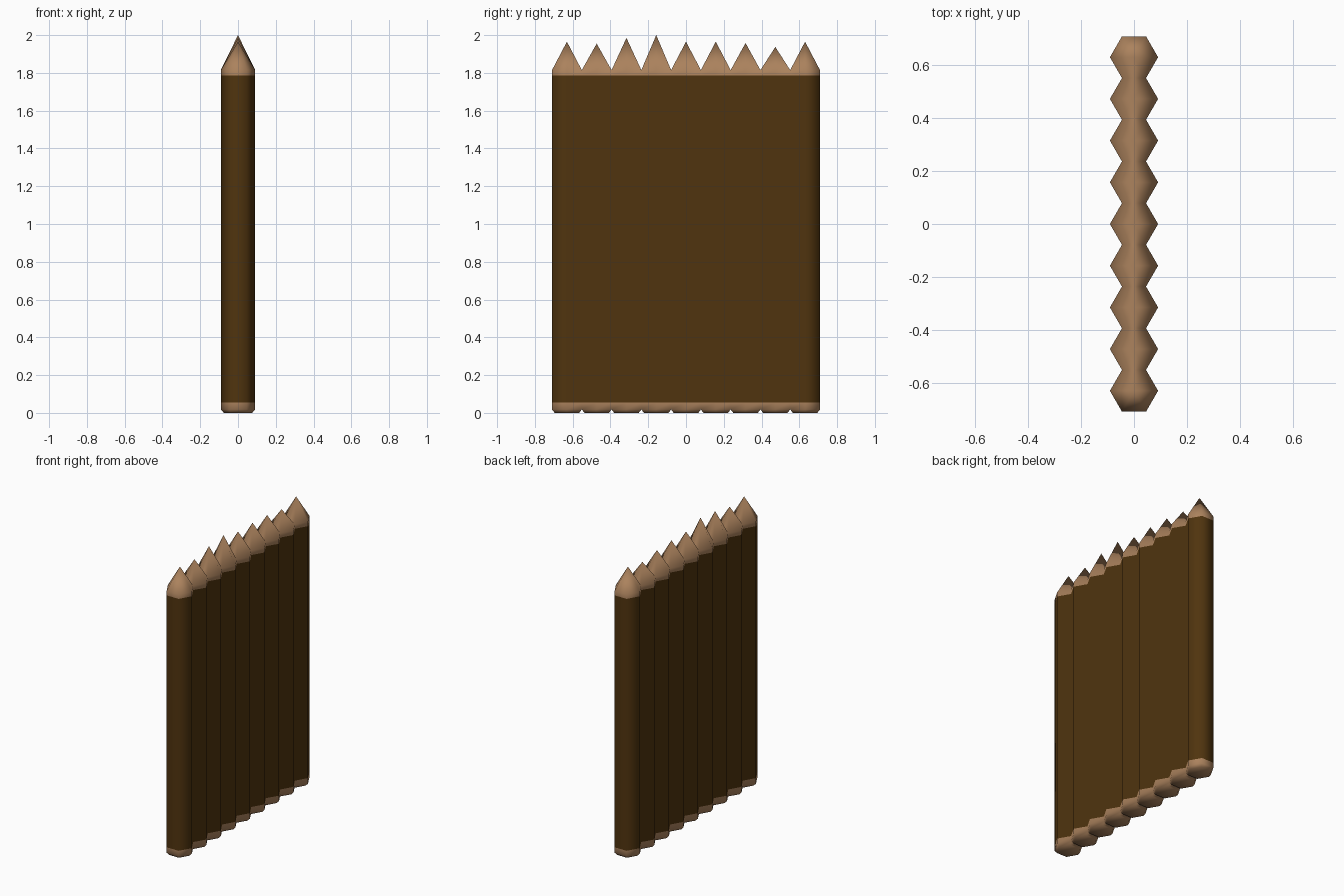
import bpy, bmesh, math

if "Cube" in bpy.data.objects:
    bpy.data.objects.remove(bpy.data.objects["Cube"])

R = 0.091                                  # corner radius of a stake
PITCH = 2 * R * math.cos(math.pi / 6)      # stakes touch flat to flat
TIPS = [1.965, 1.955, 1.985, 2.0, 1.965, 1.965, 1.958, 1.937, 1.965]
# (radius, height) of the rings below each tip
RINGS = [(0.075, 0.0), (R, 0.018), (R, 0.055), (R, 1.785), (R, 1.815)]


def material(name, rgb):
    m = bpy.data.materials.new(name)
    m.diffuse_color = (*rgb, 1)
    m.use_nodes = True
    m.node_tree.nodes["Principled BSDF"].inputs["Base Color"].default_value = m.diffuse_color
    return m


def add_stake(bm, y, tip, first, last):
    """Hexagonal stake: bevelled foot, straight shaft, pointed top."""
    rings = []
    for r, z in RINGS:
        rings.append([bm.verts.new((r * math.cos(k * math.pi / 3),
                                    y + r * math.sin(k * math.pi / 3), z))
                      for k in range(6)])
    bm.faces.new(rings[0][::-1])
    for j in range(len(rings) - 1):
        for k in range(6):
            # leave out hidden walls between neighbouring stakes
            hidden = (k == 1 and not last) or (k == 4 and not first)
            if j > 0 and hidden:
                continue
            n = (k + 1) % 6
            f = bm.faces.new((rings[j][k], rings[j][n],
                              rings[j + 1][n], rings[j + 1][k]))
            f.material_index = 0 if j == 2 else 1   # bark on the long shaft
    top = bm.verts.new((0, y, tip))
    for k in range(6):
        bm.faces.new((rings[-1][k], rings[-1][(k + 1) % 6], top))
    for f in bm.faces:
        z = f.calc_center_median().z
        f.material_index = 0 if 0.06 < z < 1.78 else 1
        f.smooth = True


# Row of stakes joined along their touching edges
bm = bmesh.new()
n = len(TIPS)
for i, tip in enumerate(TIPS):
    add_stake(bm, (i - (n - 1) / 2) * PITCH, tip, i == 0, i == n - 1)
bmesh.ops.remove_doubles(bm, verts=bm.verts[:], dist=0.001)

me = bpy.data.meshes.new("palisade_stakes")
bm.to_mesh(me)
bm.free()
me.materials.append(material("dark bark", (0.080, 0.034, 0.0045)))
me.materials.append(material("cut wood", (0.41, 0.225, 0.11)))
ob = bpy.data.objects.new("palisade_stakes", me)
bpy.context.collection.objects.link(ob)
